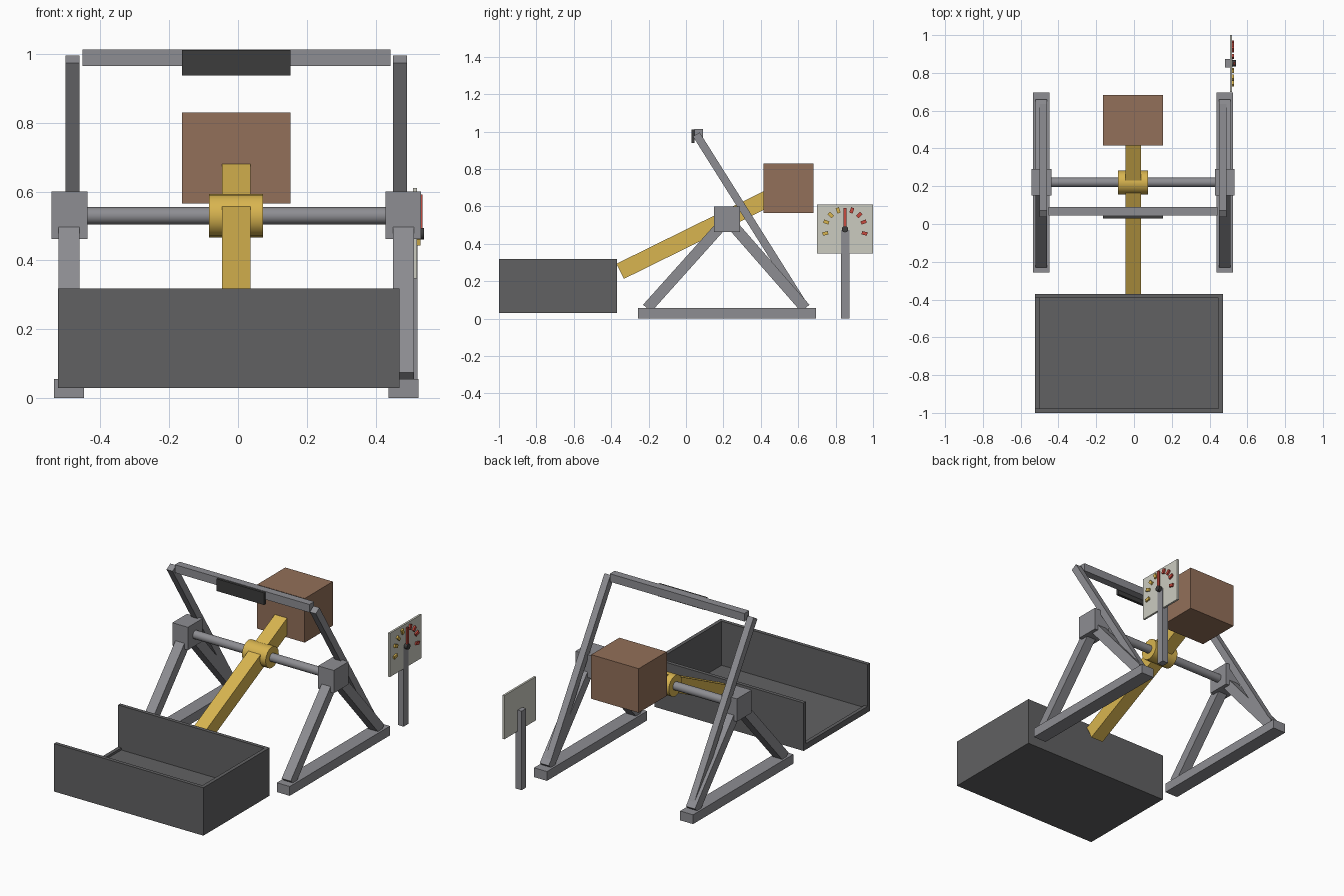
import bpy, math
from mathutils import Matrix, Vector

if "Cube" in bpy.data.objects:
    bpy.data.objects.remove(bpy.data.objects["Cube"])

CX = -0.005   # machine centre line
PIV = (0.22, 0.53)  # axle y, z


def material(name, rgb):
    m = bpy.data.materials.new(name)
    m.diffuse_color = (*rgb, 1)
    m.use_nodes = True
    m.node_tree.nodes["Principled BSDF"].inputs["Base Color"].default_value = m.diffuse_color
    return m


STEEL = material("steel_grey", (0.27, 0.27, 0.29))
DARK = material("dark_grey", (0.12, 0.12, 0.123))
BLACK = material("charcoal", (0.045, 0.045, 0.045))
YELLOW = material("yellow", (0.69, 0.46, 0.08))
BROWN = material("brown", (0.29, 0.16, 0.10))
PALE = material("pale_grey", (0.60, 0.60, 0.53))
RED = material("red", (0.58, 0.07, 0.05))


def box(name, x, y, z, mat):
    """Box from (min, max) ranges."""
    bpy.ops.mesh.primitive_cube_add(size=1)
    ob = bpy.context.object
    ob.name = name
    ob.data.transform(Matrix.Translation([(a + b) / 2 for a, b in (x, y, z)])
                      @ Matrix.Diagonal([b - a for a, b in (x, y, z)] + [1]))
    ob.data.materials.append(mat)
    return ob


def beam(name, x, p, q, thick, mat):
    """Box beam in the y-z plane from p to q, spanning the x range."""
    d = Vector((q[0] - p[0], q[1] - p[1]))
    ob = box(name, x, (-d.length / 2, d.length / 2), (-thick / 2, thick / 2), mat)
    ob.rotation_euler.x = math.atan2(d.y, d.x)
    ob.location = (0, (p[0] + q[0]) / 2, (p[1] + q[1]) / 2)
    return ob


def cylinder(name, x, y, z, r, mat, sides=16):
    bpy.ops.mesh.primitive_cylinder_add(
        vertices=sides, radius=r, depth=x[1] - x[0],
        location=((x[0] + x[1]) / 2, y, z), rotation=(0, math.pi / 2, 0))
    ob = bpy.context.object
    ob.name = name
    ob.data.materials.append(mat)
    bpy.ops.object.shade_smooth_by_angle(angle=math.radians(35))
    return ob


# Side frames
for side, s in (("left", -1), ("right", 1)):
    def span(a, b):
        return tuple(sorted((CX + s * a, CX + s * b)))
    box(side + "_base_rail", span(0.443, 0.529), (-0.257, 0.695), (0, 0.056), STEEL)
    box(side + "_axle_block", span(0.433, 0.537), (0.15, 0.29), (0.463, 0.60), STEEL)
    beam(side + "_front_strut", span(0.456, 0.516), (-0.208, 0.055), (0.20, 0.51), 0.058, STEEL)
    beam(side + "_rear_strut", span(0.456, 0.516), (0.24, 0.51), (0.638, 0.055), 0.058, STEEL)
    beam(side + "_tall_strut", span(0.456, 0.496), (0.634, 0.065), (0.055, 0.985), 0.042, STEEL)

# Stop bar and its pad
box("cross_bar", (-0.452, 0.443), (0.045, 0.091), (0.965, 1.013), STEEL)
box("stop_pad", (-0.163, 0.153), (0.03, 0.046), (0.938, 1.011), BLACK)

# Axle, hub and swing arm
cylinder("axle", (-0.45, 0.44), *PIV, 0.025, STEEL)
cylinder("hub", (-0.084, 0.073), *PIV, 0.063, YELLOW)
beam("swing_arm", (CX - 0.041, CX + 0.041), (-0.352, 0.253), (0.47, 0.658), 0.09, YELLOW)
box("counterweight", (-0.163, 0.153), (0.415, 0.682), (0.565, 0.83), BROWN)

# Bucket: tall walls on three sides, low lip on the open side
X0, X1, Y0, Y1, Z0, Z1 = -0.523, 0.47, -1.0, -0.37, 0.03, 0.318
T = 0.022
box("bucket_floor", (X0, X1), (Y0, Y1), (Z0, 0.053), DARK)
box("bucket_front_wall", (X0, X1), (Y0, Y0 + T), (Z0, Z1), DARK)
box("bucket_back_wall", (X0, X1), (Y1 - T, Y1), (Z0, Z1), DARK)
box("bucket_end_wall", (X1 - T, X1), (Y0, Y1), (Z0, Z1), DARK)
box("bucket_lip", (X0, X0 + T), (Y0, Y1), (Z0, 0.066), DARK)

# Gauge: post, plate, ticks, needle
GY, GZ = 0.85, 0.478
box("gauge_post", (0.482, 0.521), (0.829, 0.873), (0, 0.475), STEEL)
box("gauge_plate", (0.508, 0.52), (0.70, 1.0), (0.347, 0.61), PALE)
for i, a in enumerate((12, -21, -45, -70)):
    for side, s, mat in (("low", -1, YELLOW), ("high", 1, RED)):
        ang = math.radians(-a)
        c, n = s * math.cos(ang), math.sin(ang)
        beam(f"{side}_tick_{i + 1}", (0.519, 0.53),
             (GY + c * 0.092, GZ + n * 0.092), (GY + c * 0.122, GZ + n * 0.122),
             0.018, mat)
box("needle", (0.527, 0.536), (GY - 0.008, GY + 0.008), (GZ, 0.592), RED)
cylinder("needle_hub", (0.515, 0.54), GY, GZ, 0.017, BLACK, 12)
